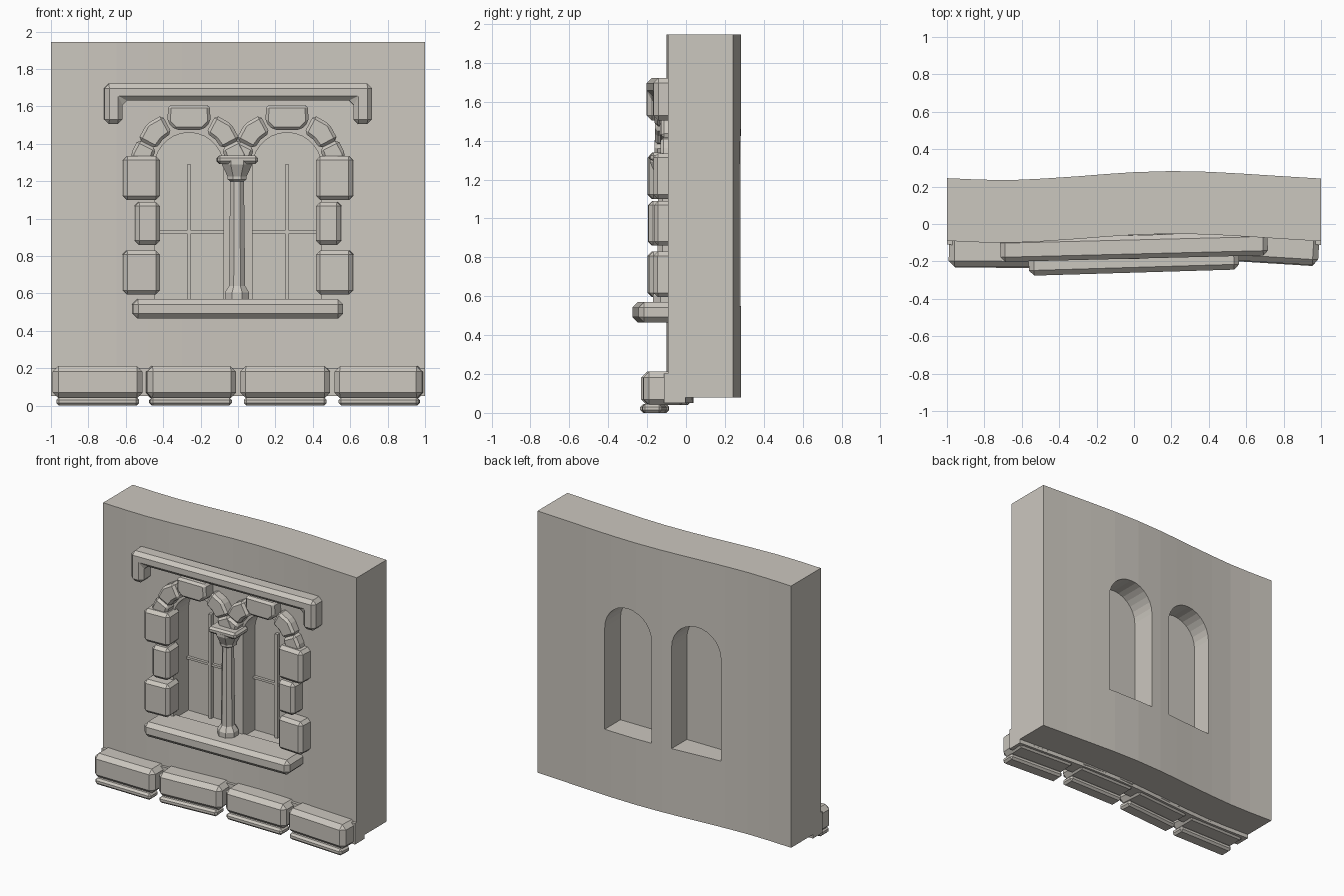
import bpy, bmesh, math
from mathutils import Matrix, Vector

if "Cube" in bpy.data.objects:
    bpy.data.objects.remove(bpy.data.objects["Cube"])

stone = bpy.data.materials.new("warm_grey_stone")
stone.diffuse_color = (0.60, 0.57, 0.52, 1)
stone.use_nodes = True
stone.node_tree.nodes["Principled BSDF"].inputs["Base Color"].default_value = stone.diffuse_color


def finish(name, bm, bevel=0.0):
    """Chamfer the sharp edges and turn the bmesh into an object."""
    bmesh.ops.recalc_face_normals(bm, faces=bm.faces[:])
    if bevel:
        sharp = [e for e in bm.edges if e.calc_face_angle(0) > 0.4]
        bmesh.ops.bevel(bm, geom=sharp, offset=bevel, segments=1,
                        affect='EDGES', clamp_overlap=True)
    me = bpy.data.meshes.new(name)
    bm.to_mesh(me)
    bm.free()
    me.materials.append(stone)
    ob = bpy.data.objects.new(name, me)
    bpy.context.collection.objects.link(ob)
    return ob


def block(name, x, y, z, bevel=0.0, slope=0.0):
    """Box from ranges, optionally turned about z to follow the wall."""
    bm = bmesh.new()
    bmesh.ops.create_cube(bm, size=1)
    bmesh.ops.scale(bm, vec=(x[1] - x[0], y[1] - y[0], z[1] - z[0]), verts=bm.verts)
    bmesh.ops.rotate(bm, cent=(0, 0, 0), matrix=Matrix.Rotation(math.atan(slope), 3, 'Z'),
                     verts=bm.verts)
    bmesh.ops.translate(bm, vec=(sum(x) / 2, sum(y) / 2, sum(z) / 2), verts=bm.verts)
    return finish(name, bm, bevel)


def prism(name, pts, y0, y1, bevel=0.0):
    """Extrude an x-z outline along y."""
    bm = bmesh.new()
    f = bm.faces.new([bm.verts.new((px, y0, pz)) for px, pz in pts])
    r = bmesh.ops.extrude_face_region(bm, geom=[f])
    vs = [v for v in r['geom'] if isinstance(v, bmesh.types.BMVert)]
    bmesh.ops.translate(bm, vec=(0, y1 - y0, 0), verts=vs)
    return finish(name, bm, bevel)


# Gently bowed wall plan: x, front y
PLAN = [(-1, -.09), (-.82, -.098), (-.65, -.1), (-.48, -.092), (-.3, -.08), (-.15, -.068),
        (0, -.058), (.2, -.052), (.4, -.056), (.6, -.067), (.8, -.08), (1, -.092)]
THICK = 0.335


def front(x):
    for (xa, ya), (xb, yb) in zip(PLAN, PLAN[1:]):
        if x <= xb:
            return ya + (yb - ya) * (x - xa) / (xb - xa)
    return PLAN[-1][1]


def slope_at(x):
    return (front(x + .2) - front(x - .2)) / .4


# Wall
outline = PLAN + [(x, y + THICK) for x, y in reversed(PLAN)]
bm = bmesh.new()
base = bm.faces.new([bm.verts.new((x, y, .08)) for x, y in outline])
r = bmesh.ops.extrude_face_region(bm, geom=[base])
bmesh.ops.translate(bm, vec=(0, 0, 1.865),
                    verts=[v for v in r['geom'] if isinstance(v, bmesh.types.BMVert)])
wall = finish("wall", bm)

# Arched window openings
CX, R, SPRING = 0.262, 0.185, 1.275
for side in (-1, 1):
    pts = [(side * CX - R, .55), (side * CX + R, .55)]
    pts += [(side * CX + R * math.cos(a), SPRING + R * math.sin(a))
            for a in [math.pi * i / 14 for i in range(15)]]
    cutter = prism("opening_cutter", pts, -.5, .6)
    cutter.hide_render = True
    cutter.hide_viewport = True
    cutter.display_type = 'WIRE'
    m = wall.modifiers.new("opening", 'BOOLEAN')
    m.operation = 'DIFFERENCE'
    m.solver = 'EXACT'
    m.object = cutter

# Window panes and glazing bars
for side in (-1, 1):
    c = side * CX
    block("window_pane", (c - R - .01, c + R + .01), (.08, .10), (.54, 1.47))
    block("upright_bar", (c - .011, c + .011), (.055, .085), (.55, 1.29))
    block("cross_bar", (c - R, c + R), (.06, .085), (.922, .938))

# Arch stones: narrow voussoirs each side of a wide crown stone
for side in (-1, 1):
    c = side * CX
    cuts = [-4, 27, 62, 118, 153, 184]
    for i in range(5):
        crown = i == 2
        ro = .305 if not crown else .345
        ri = .197 if not crown else .205
        a0, a1 = math.radians(cuts[i]), math.radians(cuts[i + 1])
        mid = (a0 + a1) / 2
        if crown:
            pts = [(c - .075, 1.475), (c + .075, 1.475), (c + .115, 1.515),
                   (c + .112, 1.608), (c - .112, 1.608), (c - .115, 1.515)]
        else:
            pts = [(c + rr * math.cos(a), 1.285 + rr * math.sin(a))
                   for rr, a in ((ri, a0), (ro, a0), (ro + .012, mid), (ro, a1), (ri, a1), (ri, mid))]
        y = front(c + .25 * math.cos(mid))
        prism("crown_stone" if crown else "arch_stone", pts,
              y - (.085 if crown else .07), y + .04, .016)

# Jamb stones
for side in (-1, 1):
    for outer, z0, z1 in ((.617, 1.10, 1.335), (.553, .86, 1.09), (.617, .595, .83)):
        xs = sorted((side * .42, side * outer))
        y = front(side * .52)
        block("jamb_stone", xs, (y - .1, y + .05), (z0, z1), .022, slope_at(side * .5))

# Window sill
block("sill", (-.565, .56), (-.26, -.02), (.465, .57), .028, .03)

# Column with base and flared capital
bm = bmesh.new()
rings = [(.07, .56), (.07, .605), (.057, .625), (.047, .64), (.04, 1.2), (.055, 1.21),
         (.055, 1.225), (.088, 1.29), (.088, 1.31)]
prev = None
for rad, z in rings:
    ring = [bm.verts.new((-.005 + rad * math.cos(math.pi * (k + .5) / 4),
                          -.105 + rad * math.sin(math.pi * (k + .5) / 4), z)) for k in range(8)]
    if prev:
        for k in range(8):
            bm.faces.new((prev[k], prev[(k + 1) % 8], ring[(k + 1) % 8], ring[k]))
    else:
        bm.faces.new(ring[::-1])
    prev = ring
bm.faces.new(prev)
finish("column", bm)
block("column_cap", (-.112, .105), (-.185, -.03), (1.293, 1.338), .014, .03)

# Hood mould: one bar with dropped ends
pts = [(-.718, 1.505), (-.622, 1.505), (-.622, 1.632), (.615, 1.632), (.615, 1.505),
       (.712, 1.505), (.712, 1.722), (-.718, 1.722)]
hood = prism("hood_mould", pts, -.185, -.06, .025)
hood.data.transform(Matrix.Rotation(math.atan(.025), 4, 'Z'))

# Plinth stones with a thin footing under each, set around the bow of the wall
for xa, xb in ((-.99, -.51), (-.493, -.015), (.012, .493), (.52, .99)):
    c = (xa + xb) / 2
    y, s = front(c), slope_at(c)
    block("plinth_stone", (xa, xb), (y - .13, y + .09), (.04, .212), .03, s)
    block("footing", (xa + .02, xb - .02), (y - .135, y - .035), (0, .045), .014, s)

# Bedding strip behind the plinth stones
bm = bmesh.new()
strip = [(x, y - .02) for x, y in PLAN] + [(x, y + .09) for x, y in reversed(PLAN)]
f = bm.faces.new([bm.verts.new((x, y, .052)) for x, y in strip])
r = bmesh.ops.extrude_face_region(bm, geom=[f])
bmesh.ops.translate(bm, vec=(0, 0, .15),
                    verts=[v for v in r['geom'] if isinstance(v, bmesh.types.BMVert)])
finish("bedding_strip", bm)
